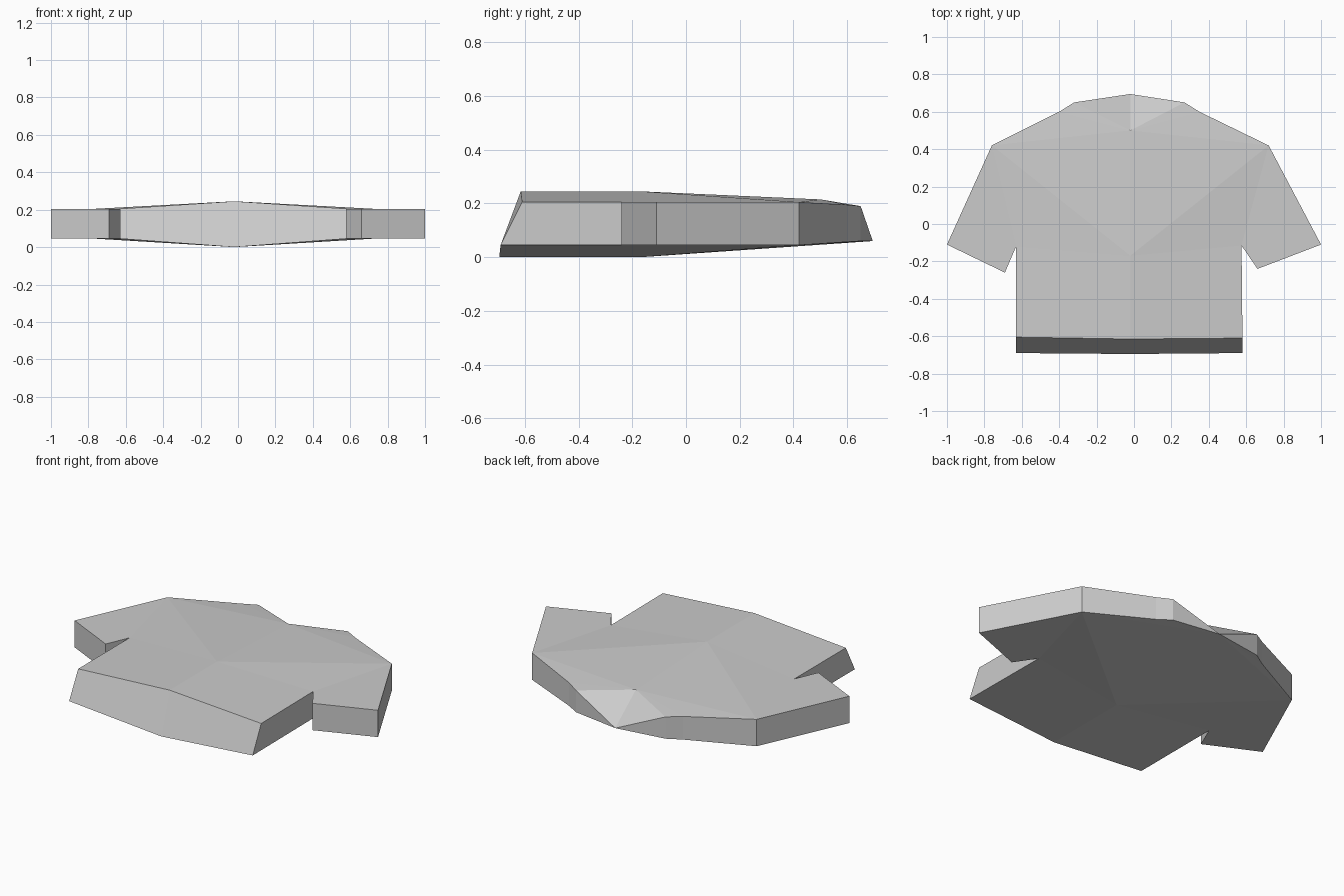
import bpy
import bmesh

old = bpy.data.objects.get("Cube")
if old:
    bpy.data.objects.remove(old, do_unlink=True)

cloth = bpy.data.materials.new("grey cloth")
cloth.use_nodes = True
grey = (0.6, 0.6, 0.6, 1)
cloth.diffuse_color = grey
cloth.node_tree.nodes["Principled BSDF"].inputs["Base Color"].default_value = grey

EDGE_TOP, EDGE_BOTTOM = 0.205, 0.045
COLLAR_TOP, COLLAR_BOTTOM = 0.19, 0.06

# Half outlines from hem corner to collar
names = ["hem", "armpit", "cuff_in", "cuff_out", "shoulder", "collar_out", "collar"]
right = [(-.63, -.605), (-.63, -.12), (-.69, -.26), (-1, -.11),
         (-.76, .42), (-.40, .60), (-.32, .65)]
left = [(.58, -.61), (.575, -.115), (.66, -.24), (1, -.11),
        (.72, .42), (.35, .60), (.27, .65)]

bm = bmesh.new()


def side_points(outline, top):
    """Vertices of one half of the front or back panel."""
    pts = {}
    for name, (x, y) in zip(names, outline):
        z = EDGE_TOP if top else EDGE_BOTTOM
        if name == "hem" and not top:
            y = -.69
        if name == "collar":
            z = COLLAR_TOP if top else COLLAR_BOTTOM
        if name == "collar_out":
            z = 0.195 if top else 0.057
        pts[name] = bm.verts.new((x, y, z))
    return pts


# Centre line of the front and back panels
top_mid = {"hem": bm.verts.new((-.02, -.615, .245)),
           "chest": bm.verts.new((-.02, -.17, .245)),
           "neck": bm.verts.new((-.02, .50, .215))}
low_mid = {"hem": bm.verts.new((-.02, -.695, 0)),
           "chest": bm.verts.new((-.02, -.17, 0)),
           "neck": bm.verts.new((-.02, .695, .06))}


def panel(p, mid):
    """Half of a panel: body, chest, sleeve and shoulder faces."""
    for loop in ((mid["hem"], p["hem"], p["armpit"], mid["chest"]),
                 (mid["chest"], p["armpit"], p["shoulder"]),
                 (p["armpit"], p["cuff_in"], p["cuff_out"]),
                 (p["armpit"], p["cuff_out"], p["shoulder"]),
                 (mid["chest"], p["shoulder"], mid["neck"]),
                 (mid["neck"], p["shoulder"], p["collar_out"]),
                 (mid["neck"], p["collar_out"], p["collar"])):
        bm.faces.new(loop)


for outline in (right, left):
    up, down = side_points(outline, True), side_points(outline, False)
    panel(up, top_mid)
    panel(down, low_mid)
    # Side walls, hem and sloping neckline
    for a, b in zip(names, names[1:]):
        bm.faces.new((up[a], up[b], down[b], down[a]))
    bm.faces.new((top_mid["hem"], up["hem"], down["hem"], low_mid["hem"]))
    bm.faces.new((up["collar"], top_mid["neck"], low_mid["neck"]))
    bm.faces.new((up["collar"], low_mid["neck"], down["collar"]))

bmesh.ops.recalc_face_normals(bm, faces=bm.faces)
mesh = bpy.data.meshes.new("shirt")
bm.to_mesh(mesh)
bm.free()
mesh.materials.append(cloth)
shirt = bpy.data.objects.new("shirt", mesh)
bpy.context.collection.objects.link(shirt)
